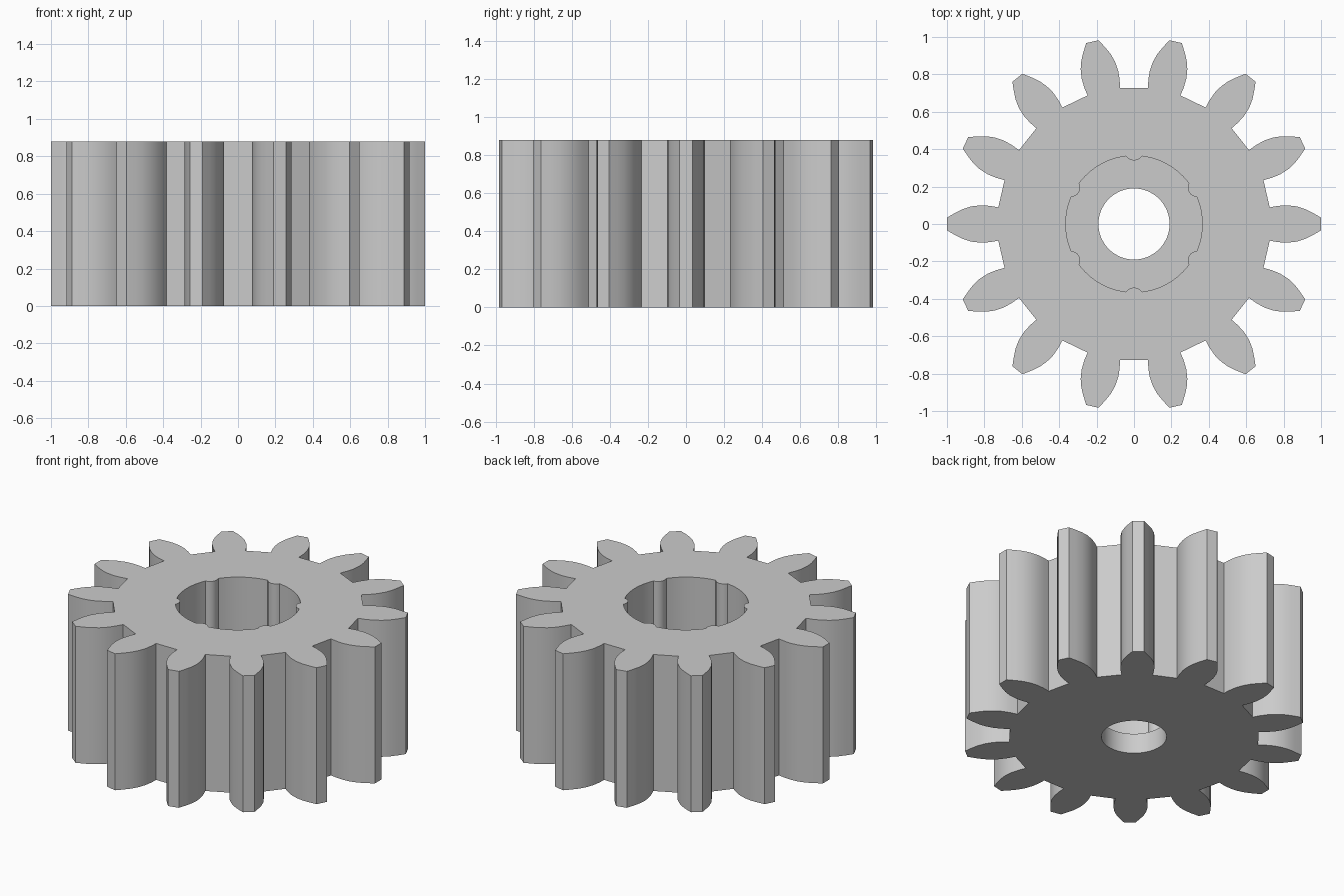
import bpy, bmesh
from math import pi, sin, cos, acos, atan2

cube = bpy.data.objects.get("Cube")
if cube:
    bpy.data.objects.remove(cube)

HEIGHT, FLOOR = 0.88, 0.13
TEETH, RIBS = 14, 6
HOLE_R, POCKET_R = 0.19, 0.365
RIB_R, RIB_CENTRE = 0.05, 0.39


def turn(points, angle):
    c, s = cos(angle), sin(angle)
    return [(x * c - y * s, x * s + y * c) for x, y in points]


def repeat(points, count, start=0.0):
    return [p for i in range(count) for p in turn(points, start + 2 * pi * i / count)]


# Tooth outline: one flank (radius, half width), mirrored
flank = [(0.7255, 0.089), (0.77, 0.097), (0.82, 0.1), (0.87, 0.094),
         (0.915, 0.08), (0.955, 0.06), (1.0, 0.034)]
tooth = [(x, -y) for x, y in flank] + flank[::-1]
outline = repeat(tooth, TEETH)

# Pocket outline: a round rib followed by a plain arc, repeated
reach = acos((RIB_CENTRE**2 + RIB_R**2 - POCKET_R**2) / (2 * RIB_CENTRE * RIB_R))
rib = []
for i in range(9):
    a = reach * (i / 4 - 1)
    rib.append((RIB_CENTRE - RIB_R * cos(a), RIB_R * sin(a)))
edge = atan2(rib[-1][1], rib[-1][0])
span = 2 * pi / RIBS - 2 * edge
arc = [(POCKET_R * cos(edge + span * i / 12), POCKET_R * sin(edge + span * i / 12))
       for i in range(1, 12)]
pocket = repeat(rib + arc, RIBS, pi / RIBS)

# Shaft hole outline
hole = repeat([(HOLE_R, 0)], 64)

bm = bmesh.new()


def ring(points, z):
    verts = [bm.verts.new((x, y, z)) for x, y in points]
    edges = [bm.edges.new((v, verts[i - 1])) for i, v in enumerate(verts)]
    return verts, edges


def wall(low, high):
    a, b = low[0], high[0]
    for i in range(len(a)):
        bm.faces.new((a[i - 1], a[i], b[i], b[i - 1]))


def cap(outer, inner, up):
    bmesh.ops.triangle_fill(bm, use_beauty=True, edges=outer[1] + inner[1],
                            normal=(0, 0, up))


outer_low, outer_high = ring(outline, 0), ring(outline, HEIGHT)
pocket_low, pocket_high = ring(pocket, FLOOR), ring(pocket, HEIGHT)
hole_low, hole_high = ring(hole, 0), ring(hole, FLOOR)

# Bottom face, top face and pocket floor, then the upright walls
cap(outer_low, hole_low, -1)
cap(outer_high, pocket_high, 1)
cap(pocket_low, hole_high, 1)
wall(outer_low, outer_high)
wall(pocket_low, pocket_high)
wall(hole_low, hole_high)
bmesh.ops.recalc_face_normals(bm, faces=bm.faces)

mesh = bpy.data.meshes.new("gear")
bm.to_mesh(mesh)
bm.free()
gear = bpy.data.objects.new("gear", mesh)
bpy.context.collection.objects.link(gear)

# Plain grey material
grey = bpy.data.materials.new("light grey")
grey.use_nodes = True
colour = (0.6, 0.6, 0.6, 1)
grey.diffuse_color = colour
grey.node_tree.nodes["Principled BSDF"].inputs["Base Color"].default_value = colour
mesh.materials.append(grey)

# Smooth flanks and bore, sharp corners
bpy.ops.object.select_all(action='DESELECT')
gear.select_set(True)
bpy.context.view_layer.objects.active = gear
bpy.ops.object.shade_smooth_by_angle(angle=pi / 6)
